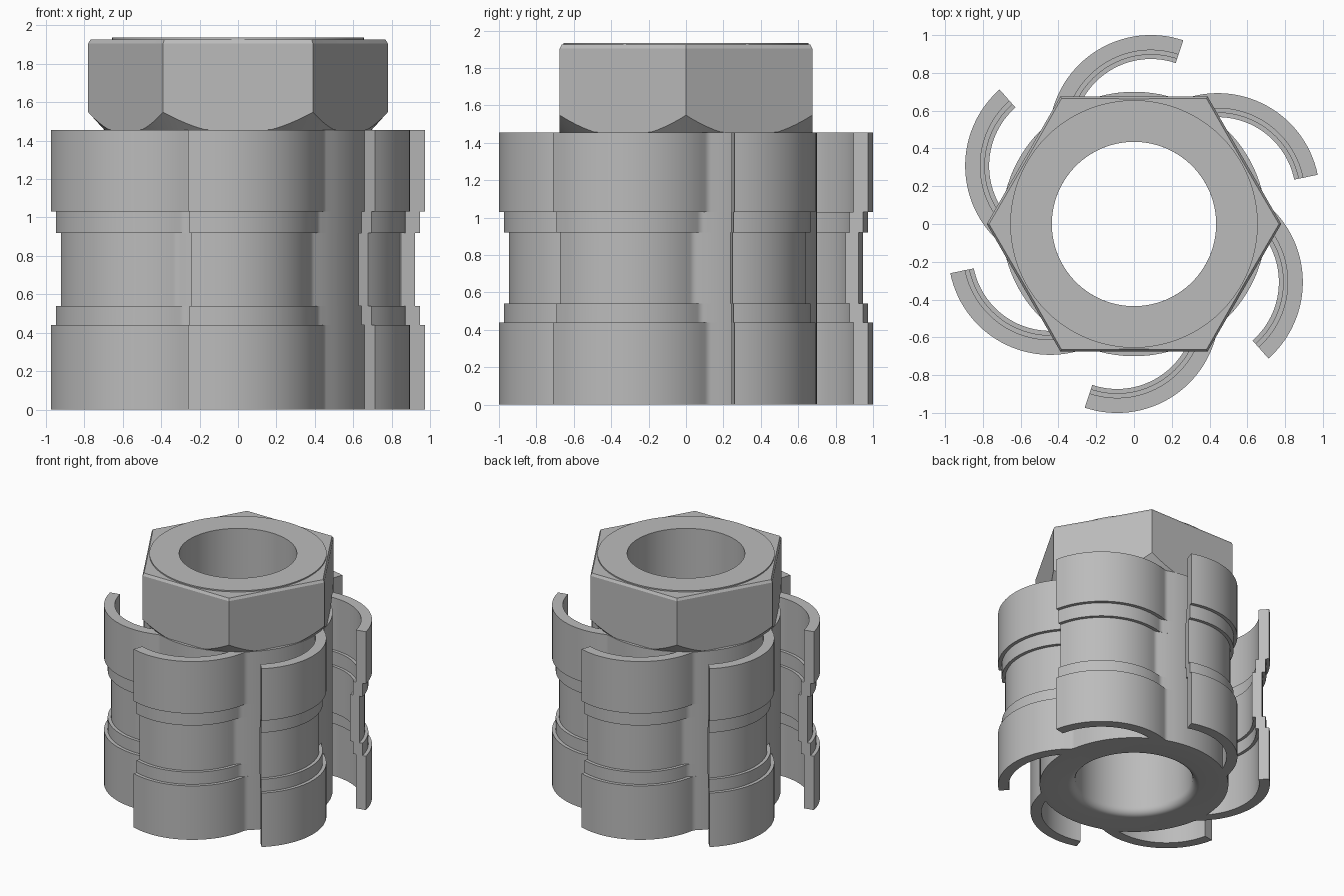
import bpy, bmesh
from math import sin, cos, tan, acos, atan2, pi, radians, hypot

cube = bpy.data.objects.get("Cube")
if cube:
    bpy.data.objects.remove(cube)

# One plain grey for the whole part
GREY = (0.5, 0.5, 0.5, 1.0)
grey = bpy.data.materials.new("plain grey")
grey.use_nodes = True
grey.diffuse_color = GREY
grey.node_tree.nodes["Principled BSDF"].inputs["Base Color"].default_value = GREY

HUB, BORE = 0.70, 0.435
ARM_DIST, ARM_DIR, TIP = 0.469, radians(79), radians(71.5)
SHOULDER, TOP = 1.455, 1.925


def arc(cx, cy, r, a0, a1, n):
    return [(cx + r * cos(a0 + (a1 - a0) * i / n),
             cy + r * sin(a0 + (a1 - a0) * i / n)) for i in range(n + 1)]


def circle(r, n):
    return arc(0, 0, r, 0, 2 * pi, n)[:-1]


def add_ring(bm, pts, z):
    return [bm.verts.new((x, y, z)) for x, y in pts]


def loft(bm, rings):
    for a, b in zip(rings, rings[1:]):
        for i in range(len(a)):
            j = (i + 1) % len(a)
            bm.faces.new((a[i], a[j], b[j], b[i]))


def cap(bm, *rings):
    edges = [bm.edges.get((r[i - 1], r[i])) for r in rings for i in range(len(r))]
    bmesh.ops.triangle_fill(bm, use_beauty=True, edges=edges, normal=(0, 0, 1))


def finish(bm, name):
    bmesh.ops.recalc_face_normals(bm, faces=bm.faces[:])
    mesh = bpy.data.meshes.new(name)
    bm.to_mesh(mesh)
    bm.free()
    mesh.materials.append(grey)
    ob = bpy.data.objects.new(name, mesh)
    bpy.context.collection.objects.link(ob)
    bpy.ops.object.select_all(action='DESELECT')
    ob.select_set(True)
    bpy.context.view_layer.objects.active = ob
    bpy.ops.object.shade_smooth_by_angle(angle=radians(25))


def root_angle(r, hub):
    # Angle about the arm centre where its circle meets the hub circle
    return ARM_DIR + acos((hub**2 - ARM_DIST**2 - r**2) / (2 * ARM_DIST * r))


def outline(r_out, r_in, fillet=0.06):
    """Hub with six curled arms, as one closed outline."""
    cx, cy = ARM_DIST * cos(ARM_DIR), ARM_DIST * sin(ARM_DIR)
    a_out = root_angle(r_out + fillet, HUB + fillet)
    a_in = root_angle(r_in, HUB)
    fx, fy = cx + (r_out + fillet) * cos(a_out), cy + (r_out + fillet) * sin(a_out)
    hub_out = atan2(fy, fx)
    hub_in = atan2(cy + r_in * sin(a_in), cx + r_in * cos(a_in))
    one = arc(fx, fy, fillet, hub_out + pi, a_out + pi, 5)[:-1]
    one += arc(cx, cy, r_out, a_out, TIP, 28)
    one += arc(cx, cy, r_in, TIP, a_in, 26)
    one += arc(0, 0, HUB, hub_in, hub_out - pi / 3, 14)[1:-1]
    pts = []
    for k in range(6):
        c, s = cos(-k * pi / 3), sin(-k * pi / 3)
        pts += [(x * c - y * s, x * s + y * c) for x, y in one]
    return pts


# Hub and arms: the arm wall steps inward towards mid height
full, step, waist = outline(0.54, 0.46), outline(0.513, 0.436), outline(0.487, 0.413)
bm = bmesh.new()
levels = [(full, 0, 0.44), (step, 0.44, 0.54), (waist, 0.54, 0.92),
          (step, 0.92, 1.03), (full, 1.03, SHOULDER)]
walls = [add_ring(bm, pts, z) for pts, z0, z1 in levels for z in (z0, z1)]
loft(bm, walls)

# Bore with a rounded lower mouth
bore = []
for i in range(7):
    a = pi / 2 * i / 6
    bore.append(add_ring(bm, circle(0.49 - 0.055 * sin(a), 96), 0.06 * (1 - cos(a))))
bore.append(add_ring(bm, circle(BORE, 96), SHOULDER))
loft(bm, bore)
cap(bm, walls[0], bore[0])
cap(bm, walls[-1], bore[-1])
finish(bm, "hub_with_curled_arms")

# Hexagonal head: corners trimmed by a cone underneath, thin raised washer face
N, FLAT, CONE = 144, 0.675, 0.695
dirs = [2 * pi * i / N for i in range(N)]
rho = [FLAT / cos(a % (pi / 3) - pi / 6) for a in dirs]


def head_ring(bm, radii, heights):
    return [bm.verts.new((r * cos(a), r * sin(a), z))
            for a, r, z in zip(dirs, radii, heights)]


bm = bmesh.new()
rings = [
    head_ring(bm, [min(r, CONE) for r in rho], [SHOULDER] * N),
    head_ring(bm, rho, [SHOULDER + max(0.0005, r - CONE) * 1.1 for r in rho]),
    head_ring(bm, rho, [TOP - 0.02] * N),
    head_ring(bm, [r - 0.012 for r in rho], [TOP] * N),
    head_ring(bm, [0.655] * N, [TOP] * N),
    head_ring(bm, [0.655] * N, [TOP + 0.01] * N),
    head_ring(bm, [BORE] * N, [TOP + 0.01] * N),
    head_ring(bm, [BORE] * N, [SHOULDER] * N),
]
loft(bm, rings)
finish(bm, "hex_head")
